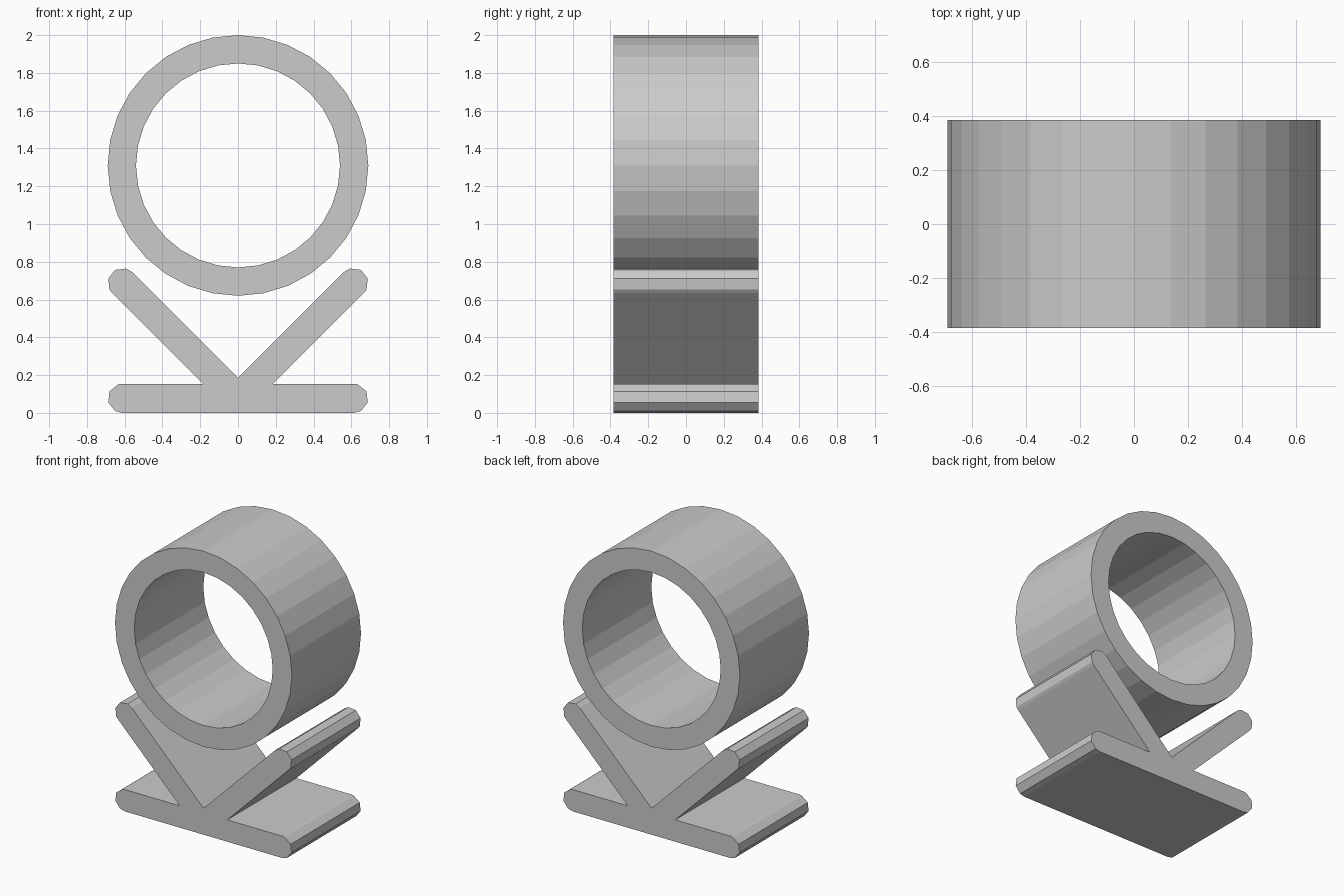
import bpy
import bmesh
from math import sin, cos, radians, sqrt, tau

if "Cube" in bpy.data.objects:
    bpy.data.objects.remove(bpy.data.objects["Cube"], do_unlink=True)

HALF_DEPTH = 0.385
BAR = 0.077        # half the thickness of every bar
REACH = 0.613      # x of the rounded bar ends

grey = bpy.data.materials.new("light grey")
grey.use_nodes = True
colour = (0.6, 0.6, 0.6, 1)
grey.diffuse_color = colour
grey.node_tree.nodes["Principled BSDF"].inputs["Base Color"].default_value = colour


def finish(name, bm):
    bmesh.ops.recalc_face_normals(bm, faces=bm.faces)
    mesh = bpy.data.meshes.new(name)
    bm.to_mesh(mesh)
    bm.free()
    mesh.materials.append(grey)
    obj = bpy.data.objects.new(name, mesh)
    bpy.context.collection.objects.link(obj)
    return obj


def extrude_depth(bm, faces):
    """Push flat front faces straight back to the full depth."""
    new = bmesh.ops.extrude_face_region(bm, geom=faces)["geom"]
    verts = [v for v in new if isinstance(v, bmesh.types.BMVert)]
    bmesh.ops.translate(bm, verts=verts, vec=(0, 2 * HALF_DEPTH, 0))


def arc(cx, cz, angles):
    return [(cx + BAR * cos(radians(a)), cz + BAR * sin(radians(a))) for a in angles]


# Stand: flat base bar with two splayed arms, one mirrored outline
arm_z = BAR + REACH
offset = BAR * sqrt(2)
half = arc(REACH, BAR, (-90, -61, -16, 29, 74, 90))
half.append((BAR + offset, 2 * BAR))
half += arc(REACH, arm_z, (-45, -29, 16, 61, 106, 135))
outline = half + [(0, BAR + offset)] + [(-x, z) for x, z in reversed(half)]
bm = bmesh.new()
face = bm.faces.new([bm.verts.new((x, -HALF_DEPTH, z)) for x, z in outline])
extrude_depth(bm, [face])
finish("stand", bm)

# Ring: open faceted tube above the arms
SIDES = 32
bm = bmesh.new()
loops = [[bm.verts.new((r * cos(tau * i / SIDES), -HALF_DEPTH, 1.31 + r * sin(tau * i / SIDES)))
          for i in range(SIDES)] for r in (0.69, 0.54)]
outer, inner = loops
faces = [bm.faces.new((outer[i - 1], outer[i], inner[i], inner[i - 1])) for i in range(SIDES)]
extrude_depth(bm, faces)
finish("ring", bm)
